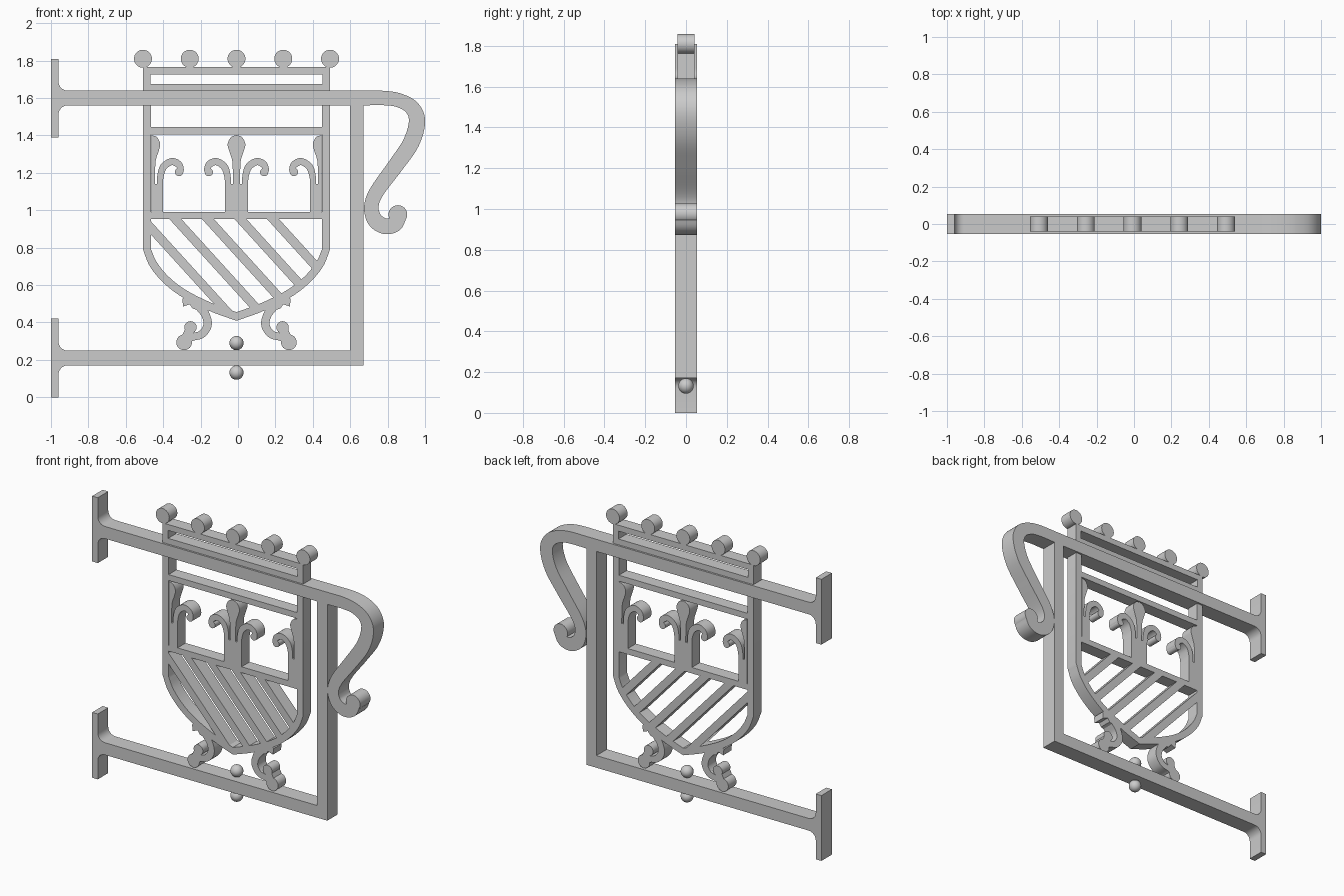
import bpy, bmesh, math
from mathutils import Vector

if "Cube" in bpy.data.objects:
    bpy.data.objects.remove(bpy.data.objects["Cube"])

CX = -0.008          # centre line of the shield
D_BRACKET, D_SHIELD = 0.053, 0.041


def slab(name, pts, d, faces=None):
    """Flat outline in x/z thickened to -d..d along y."""
    n = len(pts)
    faces = faces or [tuple(range(n))]
    directed = {(f[i - 1], f[i]) for f in faces for i in range(len(f))}
    rim = [(a, b, b + n, a + n) for a, b in directed if (b, a) not in directed]
    verts = [(x, y, z) for y in (-d, d) for x, z in pts]
    back = [tuple(i + n for i in reversed(f)) for f in faces]
    me = bpy.data.meshes.new(name)
    me.from_pydata(verts, [], list(faces) + back + rim)
    bm = bmesh.new()
    bm.from_mesh(me)
    bmesh.ops.recalc_face_normals(bm, faces=bm.faces)
    bm.to_mesh(me)
    bm.free()
    me.shade_smooth()
    me.set_sharp_from_angle(angle=math.radians(30))
    ob = bpy.data.objects.new(name, me)
    bpy.context.collection.objects.link(ob)
    return ob


def strip(name, a, b, d):
    """Ribbon between two matching edge lines."""
    n = len(a)
    slab(name, a + b, d, [(i, i + 1, n + i + 1, n + i) for i in range(n - 1)])


def smooth(pts, steps=6):
    """Catmull-Rom curve through the points."""
    v = [Vector(p) for p in pts]
    v = [2 * v[0] - v[1]] + v + [2 * v[-1] - v[-2]]
    out = []
    for p, q, r, s in zip(v, v[1:], v[2:], v[3:]):
        for k in range(steps):
            t = k / steps
            out.append(0.5 * (2 * q + (r - p) * t + (2 * p - 5 * q + 4 * r - s) * t * t
                              + (3 * q - p - 3 * r + s) * t ** 3))
    return out + [v[-2]]


def stroke(name, path, d):
    """Smoothed ribbon; path holds (x, z, width)."""
    c = smooth(path)
    a, b = [], []
    for i, p in enumerate(c):
        t = (c[min(i + 1, len(c) - 1)] - c[max(i - 1, 0)]).to_2d().normalized()
        off = Vector((-t.y, t.x)) * p.z / 2
        a.append(tuple(p.to_2d() + off))
        b.append(tuple(p.to_2d() - off))
    strip(name, a, b, d)


def rect(name, x0, x1, z0, z1, d):
    slab(name, [(x0, z0), (x1, z0), (x1, z1), (x0, z1)], d)


def disc(name, x, z, r, d, n=32):
    slab(name, [(x + r * math.cos(i * math.tau / n), z + r * math.sin(i * math.tau / n))
                for i in range(n)], d)


def clip(poly, p, nrm):
    """Keep the part of a polygon on the positive side of a line."""
    out = []
    for a, b in zip(poly, poly[1:] + poly[:1]):
        da = (a[0] - p[0]) * nrm[0] + (a[1] - p[1]) * nrm[1]
        db = (b[0] - p[0]) * nrm[0] + (b[1] - p[1]) * nrm[1]
        if da >= 0:
            out.append(a)
        if da * db < 0:
            t = da / (da - db)
            out.append((a[0] + (b[0] - a[0]) * t, a[1] + (b[1] - a[1]) * t))
    return out


# Wall plates with filleted arms
def arm(name, zc, x_end):
    r, h = 0.05, 0.039
    top = [(-0.96 + r - r * math.cos(t), h + r - r * math.sin(t))
           for t in (i * math.pi / 12 for i in range(7))]
    half = [(-1, 0.21), (-0.96, 0.21)] + top + [(x_end, h)]
    pts = half + [(x, -z) for x, z in reversed(half)]
    slab(name, [(x, zc + z) for x, z in pts], D_BRACKET)


arm("upper_arm", 1.60, 0.68)
arm("lower_arm", 0.21, 0.672)
rect("bracket_post", 0.60, 0.672, 0.249, 1.561, D_BRACKET)

# Scroll at the end of the upper arm
stroke("bracket_scroll", [
    (0.68, 1.60, .078), (0.78, 1.60, .077), (0.86, 1.588, .075), (0.93, 1.548, .08),
    (0.957, 1.475, .087), (0.925, 1.36, .088), (0.84, 1.235, .084), (0.745, 1.105, .078),
    (0.714, 1.03, .077), (0.72, 0.972, .08), (0.745, 0.935, .084), (0.79, 0.914, .084),
    (0.84, 0.925, .08), (0.872, 0.965, .06)], D_BRACKET)
disc("scroll_tip", 0.855, 0.977, 0.05, D_BRACKET)

# Crown rail with five balls
for name, z0, z1 in (("crown_top", 1.727, 1.765), ("crown_base", 1.635, 1.676)):
    rect(name, CX - 0.5, CX + 0.5, z0, z1, D_SHIELD)
for s in (-1, 1):
    x0, x1 = sorted((CX + s * 0.46, CX + s * 0.5))
    rect("crown_side", x0, x1, 1.676, 1.727, D_SHIELD)
for i in range(5):
    disc("crown_ball", CX + (i - 2) * 0.25, 1.81, 0.048, D_SHIELD)

# Shield frame
outer = smooth([(-.5, .79), (-.463, .70), (-.39, .612), (-.285, .532), (-.14, .46), (0, .409)])
inner = smooth([(-.457, .79), (-.425, .72), (-.36, .642), (-.265, .57), (-.13, .503), (0, .455)])


def both_sides(half, x_top):
    left = [(-x_top, 1.565)] + [tuple(p) for p in half]
    line = left + [(-x, z) for x, z in reversed(left[:-1])]
    return [(x + CX, z) for x, z in line]


outline = both_sides(outer, 0.5)
hole = both_sides(inner, 0.457)
strip("shield_frame", outline, hole, D_SHIELD)
rect("shield_upper_bar", CX - 0.457, CX + 0.457, 1.406, 1.444, D_SHIELD)
rect("shield_middle_bar", CX - 0.457, CX + 0.457, 0.952, 0.99, D_SHIELD)

# Diagonal stripes trimmed to the shield
field = clip(hole, (0, 0.952), (0, -1))
slope = (1.1, 1.0)
for i in range(5):
    x = -0.508 + 0.174 * i
    bar = clip(field, (x - 0.032, 0.952), slope)
    bar = clip(bar, (x + 0.032, 0.952), (-slope[0], -slope[1]))
    slab("shield_stripe", bar, D_SHIELD)

# Plume ornaments: half plumes at the frame, a full one in the middle
for cx, s in ((CX - 0.455, 1), (CX, -1), (CX, 1), (CX + 0.455, -1)):
    bud = smooth([(0, 1.402), (.03, 1.39), (.047, 1.355), (.04, 1.32), (.024, 1.27),
                  (.02, 1.22), (.018, 1.13)])
    slab("plume_bud", [(cx + s * x, z) for x, z in bud] + [(cx, 1.13)], D_SHIELD)
    x0, x1 = sorted((cx, cx + s * 0.062))
    rect("plume_stem", x0, x1, 0.99, 1.14, D_SHIELD)
    stroke("plume_curl", [(cx + s * x, z, w) for x, z, w in (
        (.046, 1.13, .032), (.048, 1.18, .034), (.065, 1.232, .038), (.108, 1.26, .038),
        (.145, 1.245, .038), (.158, 1.212, .03), (.146, 1.195, .024))], D_SHIELD)
    disc("plume_tip", cx + s * 0.148, 1.204, 0.022, D_SHIELD, 20)

# Scrolled feet under the shield
for s in (-1, 1):
    m = lambda pts: [(CX + s * p[0],) + tuple(p[1:]) for p in pts]
    slab("foot_tab", m([(.26, .55), (.29, .525), (.285, .485), (.25, .497), (.235, .475),
                        (.17, .455), (.15, .475)]), D_SHIELD)
    stroke("foot_scroll", m([(.2, .49, .05), (.165, .44, .045), (.155, .385, .045),
                             (.185, .338, .042), (.235, .322, .04), (.27, .305, .04)]), D_SHIELD)
    stroke("foot_neck", m([(.246, .374, .045), (.28, .294, .05)]), D_SHIELD)
    disc("foot_ball", CX + s * 0.246, 0.374, 0.033, D_SHIELD, 24)
    disc("foot_tip", CX + s * 0.28, 0.294, 0.042, D_SHIELD, 24)

# Round studs above and below the lower arm
for z in (0.29, 0.132):
    bpy.ops.mesh.primitive_uv_sphere_add(segments=32, ring_count=16, radius=0.038,
                                         location=(CX, 0, z))
    bpy.context.object.name = "arm_stud"
    bpy.ops.object.shade_smooth()
